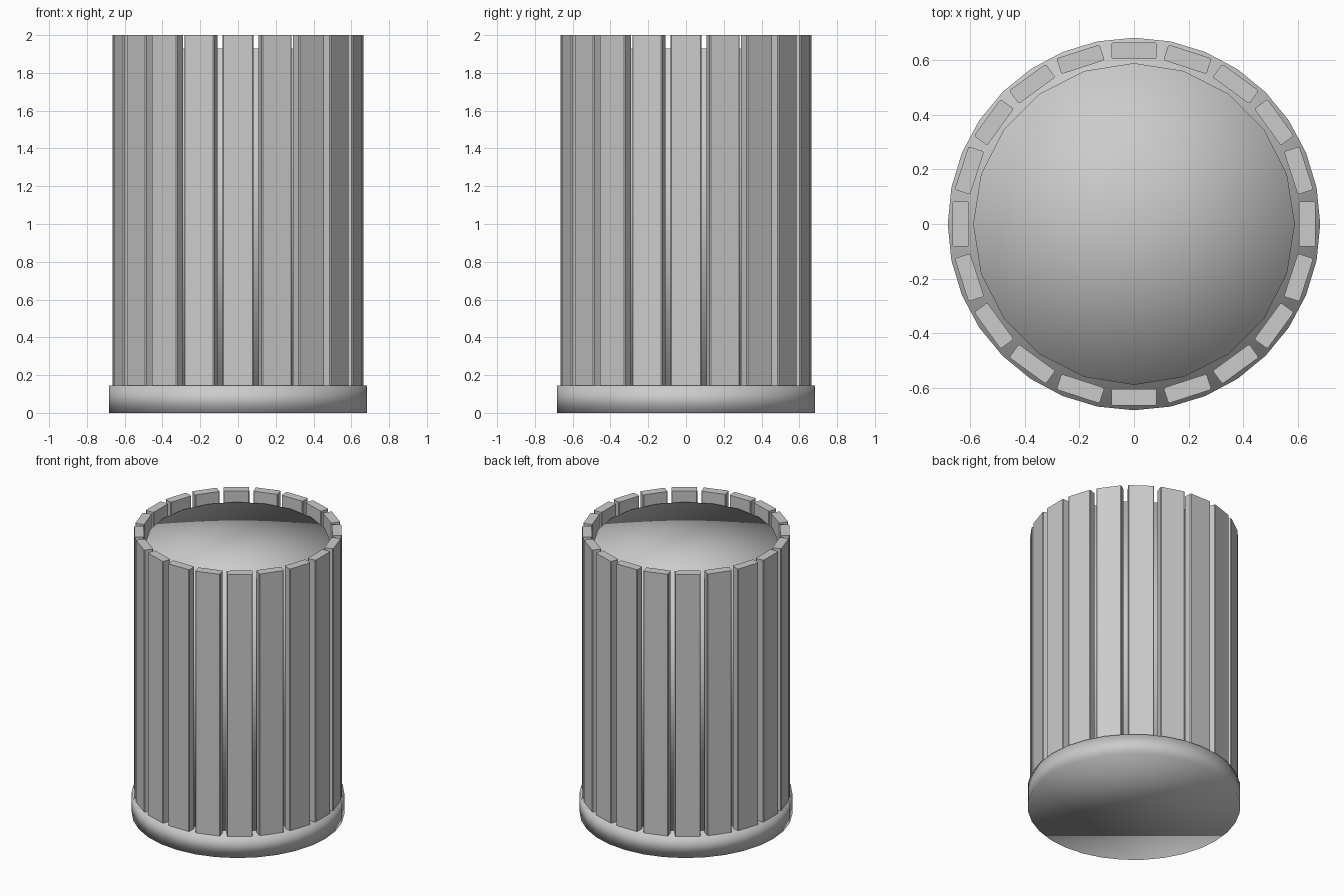
import bpy, bmesh
from math import pi, tau, sin, cos
from mathutils import Matrix

if "Cube" in bpy.data.objects:
    bpy.data.objects.remove(bpy.data.objects["Cube"], do_unlink=True)

# One plain grey for the whole bin
grey = bpy.data.materials.new("plain grey")
grey.use_nodes = True
COLOUR = (0.6, 0.6, 0.6, 1)
grey.diffuse_color = COLOUR
grey.node_tree.nodes["Principled BSDF"].inputs["Base Color"].default_value = COLOUR


def finish(name, bm, smooth):
    for f in bm.faces:
        f.smooth = smooth
    mesh = bpy.data.meshes.new(name)
    bm.to_mesh(mesh)
    bm.free()
    mesh.materials.append(grey)
    obj = bpy.data.objects.new(name, mesh)
    bpy.context.collection.objects.link(obj)
    return obj


def drum(name, radius, bottom, top, sides, fan):
    """Smooth-shaded closed cylinder with a vertex on the y axis."""
    bm = bmesh.new()
    bmesh.ops.create_cone(bm, cap_ends=True, cap_tris=fan, segments=sides,
                          radius1=radius, radius2=radius, depth=top - bottom,
                          matrix=Matrix.Translation((0, 0, (top + bottom) / 2)))
    return finish(name, bm, True)


# Base disc and inner container
drum("base", 0.683, 0, 0.145, 32, False)
drum("inner_container", 0.59, 0.145, 1.93, 20, True)

# Ring of upright slats
SLATS, RING, WIDTH, THICK = 20, 0.635, 0.166, 0.06
BOTTOM, TOP = 0.145, 2.0
for i in range(SLATS):
    bm = bmesh.new()
    bmesh.ops.create_cube(bm, size=1, matrix=Matrix.Diagonal((THICK, WIDTH, TOP - BOTTOM, 1)))
    upright = [e for e in bm.edges if abs(e.verts[0].co.z - e.verts[1].co.z) > 1]
    bmesh.ops.bevel(bm, geom=upright, offset=0.005, segments=1, affect='EDGES')
    slat = finish(f"slat_{i + 1}", bm, False)
    angle = tau * i / SLATS
    slat.location = (RING * cos(angle), RING * sin(angle), (BOTTOM + TOP) / 2)
    slat.rotation_euler.z = angle
